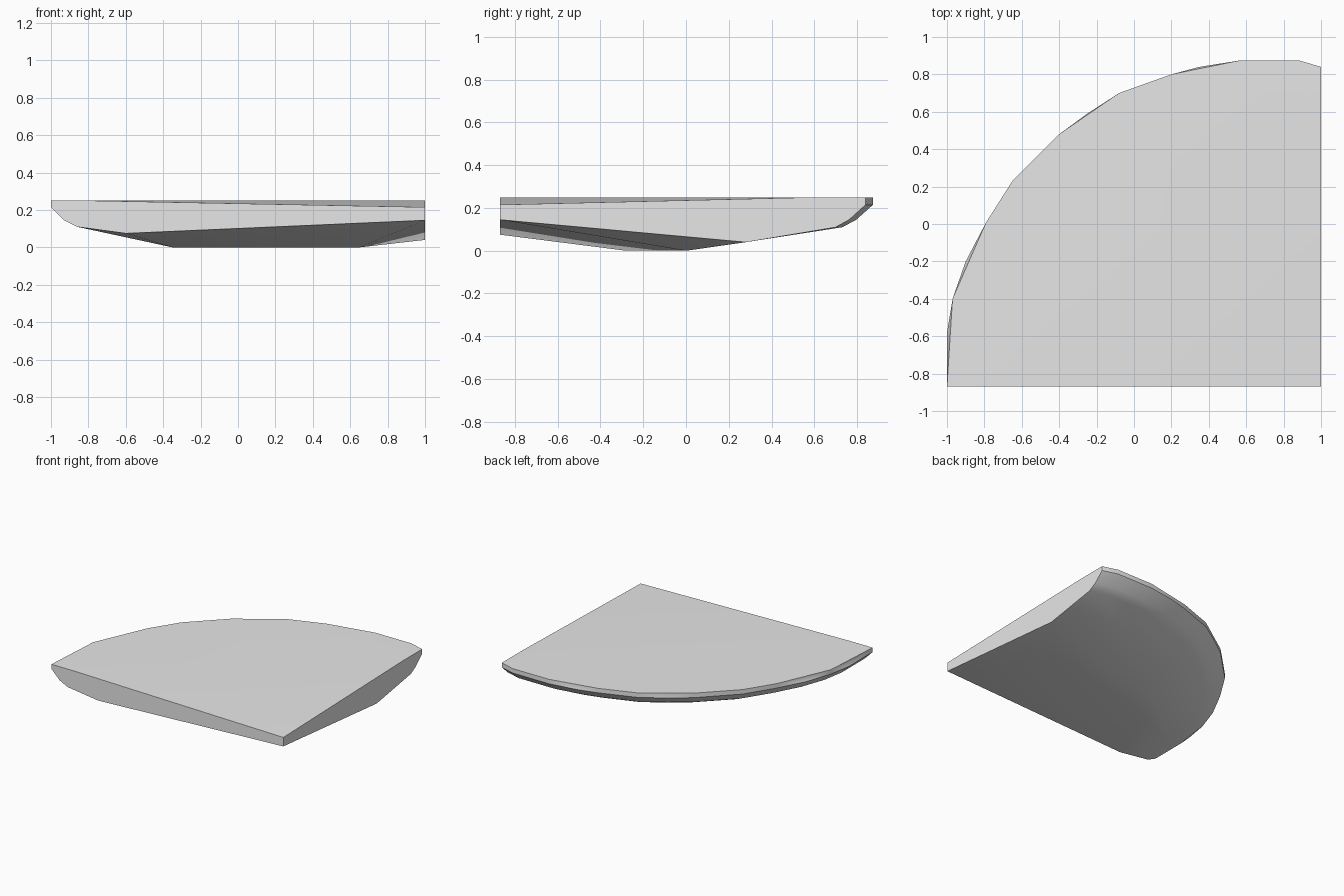
import bpy, bmesh, math
from mathutils import Vector

cube = bpy.data.objects.get("Cube")
if cube:
    bpy.data.objects.remove(cube, do_unlink=True)

# Straight-cut corner that the curved rim is scaled towards
CORNER = Vector((1.0, -0.87))

# Rim outline of the flat top, and the extra points bulging out just below it
top_rim = [(-1, -.87), (-.97, -.4), (-.79, .01), (-.65, .23), (-.4, .48),
           (-.08, .7), (.2, .8), (.57, .875), (.88, .875), (1, .84)]
bulge = [(-1, -.58), (-.9, -.2), (-.25, .59), (.35, .84)]


def ring(outline, z, sx=1.0, sy=1.0):
    """Outline at height z, pulled in towards the corner."""
    return [(CORNER.x + (x - CORNER.x) * sx, CORNER.y + (y - CORNER.y) * sy, z)
            for x, y in outline]


points = ring(top_rim, .25)
points += ring(top_rim + bulge, .215)
points += ring(top_rim + bulge, .145, .965, .955)
points += ring(top_rim + bulge, .11, .93, .918)

# Ends of the sloping corner of the top, and the corner edge itself
points += [(-.8, -.87, .25), (1, .6, .25), (1, -.87, .215), (1, -.87, .145)]

# Lowest points of the two cut sides, and the flat patch underneath
points += [(-.6, -.87, .075), (1, .28, .04)]
points += [(-.35, -.28, 0), (-.33, -.12, 0), (-.05, 0, 0), (.65, 0, 0)]

# Convex slab wrapped around the points
bm = bmesh.new()
for p in points:
    bm.verts.new(p)
bmesh.ops.remove_doubles(bm, verts=bm.verts[:], dist=.001)
bmesh.ops.convex_hull(bm, input=bm.verts[:], use_existing_faces=False)
loose = [v for v in bm.verts if not v.link_faces]
bmesh.ops.delete(bm, geom=loose, context='VERTS')
bmesh.ops.dissolve_limit(bm, angle_limit=math.radians(.3),
                         verts=bm.verts[:], edges=bm.edges[:])
bmesh.ops.recalc_face_normals(bm, faces=bm.faces[:])

mesh = bpy.data.meshes.new("quarter_slab")
bm.to_mesh(mesh)
bm.free()
slab = bpy.data.objects.new("quarter_slab", mesh)
bpy.context.collection.objects.link(slab)

# Plain grey material
color = (.8, .8, .8, 1)
grey = bpy.data.materials.new("light_grey")
grey.use_nodes = True
grey.diffuse_color = color
for node in grey.node_tree.nodes:
    if node.type == 'BSDF_PRINCIPLED':
        node.inputs["Base Color"].default_value = color
mesh.materials.append(grey)

# Smooth underside, sharp rim and cuts
bpy.ops.object.select_all(action='DESELECT')
slab.select_set(True)
bpy.context.view_layer.objects.active = slab
bpy.ops.object.shade_smooth_by_angle(angle=math.radians(30))
